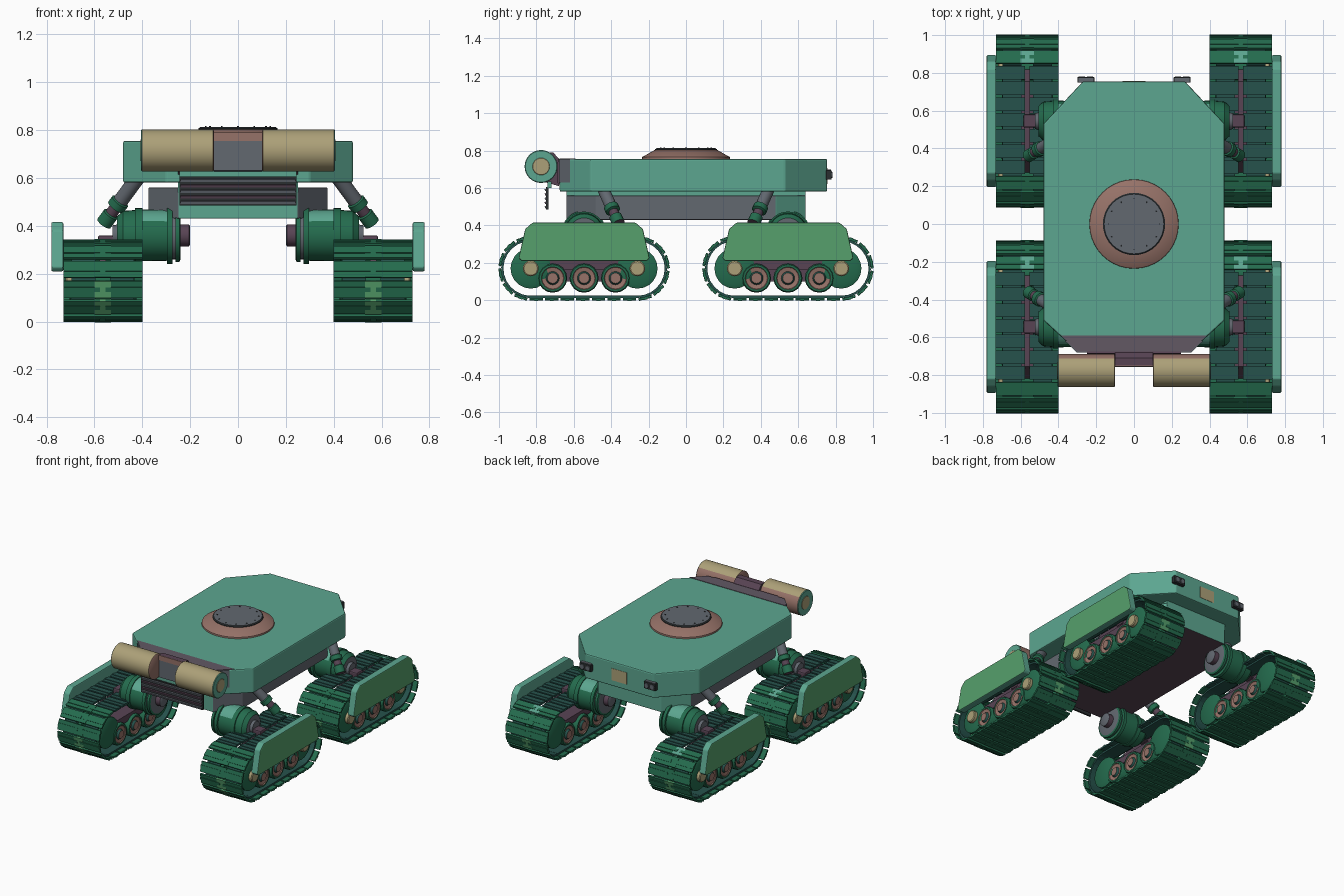
import bpy, bmesh, math
from mathutils import Matrix, Vector

if "Cube" in bpy.data.objects:
    bpy.data.objects.remove(bpy.data.objects["Cube"], do_unlink=True)


def material(name, rgb):
    lin = [((c / 255 + 0.055) / 1.055) ** 2.4 for c in rgb]
    m = bpy.data.materials.new(name)
    m.use_nodes = True
    m.diffuse_color = (*lin, 1)
    m.node_tree.nodes["Principled BSDF"].inputs["Base Color"].default_value = (*lin, 1)
    return m


TEAL = material("teal paint", (92, 166, 144))
GREEN = material("fender green", (86, 160, 108))
TRACK = material("track green", (36, 108, 78))
DEEP = material("deep teal", (38, 82, 76))
TAN = material("tan", (172, 160, 120))
COPPER = material("copper", (150, 114, 104))
GREY = material("gunmetal", (98, 104, 112))
PLUM = material("plum", (88, 68, 84))
SLATE = material("plum slate", (98, 88, 100))
DARK = material("charcoal", (42, 46, 48))


def finish(name, bm, mats, bevel=0, smooth=False):
    bmesh.ops.recalc_face_normals(bm, faces=bm.faces)
    me = bpy.data.meshes.new(name)
    bm.to_mesh(me)
    bm.free()
    for m in mats:
        me.materials.append(m)
    ob = bpy.data.objects.new(name, me)
    bpy.context.collection.objects.link(ob)
    if bevel:
        mod = ob.modifiers.new("bevel", "BEVEL")
        mod.width, mod.segments = bevel, 2
    if smooth:
        bpy.ops.object.select_all(action="DESELECT")
        bpy.context.view_layer.objects.active = ob
        ob.select_set(True)
        bpy.ops.object.shade_smooth_by_angle(angle=math.radians(35))


def add_box(bm, center, size, rot=Matrix(), index=0):
    mat = Matrix.Translation(center) @ rot @ Matrix.Diagonal((*size, 1))
    for v in bmesh.ops.create_cube(bm, size=1, matrix=mat)["verts"]:
        for f in v.link_faces:
            f.material_index = index


def box(name, center, size, mat, bevel=0):
    bm = bmesh.new()
    add_box(bm, center, size)
    finish(name, bm, [mat], bevel)


def prism(name, pts, axis, lo, hi, mats, bevel=0, rule=None):
    """Extrude an outline along x (points are y, z) or z (points are x, y)."""
    place = (lambda p, h: (h, *p)) if axis == "x" else (lambda p, h: (*p, h))
    bm = bmesh.new()
    f = bm.faces.new([bm.verts.new(place(p, lo)) for p in pts])
    ext = bmesh.ops.extrude_face_region(bm, geom=[f])["geom"]
    shift = Vector(place((0, 0), hi - lo))
    bmesh.ops.translate(bm, vec=shift, verts=[v for v in ext if isinstance(v, bmesh.types.BMVert)])
    bmesh.ops.recalc_face_normals(bm, faces=bm.faces)
    if rule:
        for f in bm.faces:
            f.material_index = rule(f.normal)
    finish(name, bm, mats, bevel)


def lathe(name, profile, mats, origin, direction=(1, 0, 0), n=32, rule=None):
    """Revolve (distance, radius, material) steps; the rule may recolour by normal."""
    rot = Vector((0, 0, 1)).rotation_difference(Vector(direction)).to_matrix()
    bm, rings = bmesh.new(), []
    for d, r, _ in profile:
        rings.append([bm.verts.new(rot @ Vector((r * math.cos(a), r * math.sin(a), d)) + Vector(origin))
                      for a in (math.tau * k / n for k in range(n))])
    for i in range(len(rings) - 1):
        for k in range(n):
            j = (k + 1) % n
            f = bm.faces.new((rings[i][k], rings[i][j], rings[i + 1][j], rings[i + 1][k]))
            f.material_index = profile[i][2]
    for ring, step in ((rings[0], profile[0]), (rings[-1], profile[-1])):
        bm.faces.new(ring).material_index = step[2]
    bmesh.ops.recalc_face_normals(bm, faces=bm.faces)
    if rule:
        for f in bm.faces:
            f.material_index = rule(f.normal, f.material_index)
    finish(name, bm, mats, smooth=True)


def mirrored(half):
    return half + [(-x, y) for x, y in reversed(half)]


# Upper and lower hull
prism("upper_hull", mirrored([(0.27, 0.755), (0.48, 0.53), (0.48, -0.51), (0.3, -0.675)]),
      "z", 0.58, 0.755, [TEAL], 0.008)
prism("hull_front_strip", mirrored([(0.385, -0.59), (0.3, -0.675)]), "z", 0.752, 0.758, [SLATE])
prism("hull_front_plate", mirrored([(0.365, -0.62), (0.304, -0.679)]), "z", 0.63, 0.754, [GREY])


def lower_rule(n):
    if n.z < -0.5:
        return 2
    return 1 if n.y > 0.3 or n.y < -0.9 else 0


prism("lower_hull", mirrored([(0.25, 0.64), (0.375, 0.48), (0.375, -0.48), (0.25, -0.64)]),
      "z", 0.43, 0.56, [GREY, TEAL, PLUM], 0.005, lower_rule)
box("hull_neck", (0, 0, 0.57), (0.5, 1.28, 0.06), TEAL)

# Roof hatch with bolts
lathe("hatch_cone", [(0.75, 0.237, 0), (0.765, 0.235, 0), (0.803, 0.168, 0)], [COPPER], (0, 0, 0), (0, 0, 1), 40)
lathe("hatch_lid", [(0.79, 0.165, 1), (0.807, 0.165, 1), (0.813, 0.158, 0)], [GREY, DARK], (0, 0, 0), (0, 0, 1), 40)
bm = bmesh.new()
for k in range(12):
    a = math.tau * k / 12
    bmesh.ops.create_cone(bm, cap_ends=True, segments=6, radius1=0.005, radius2=0.004, depth=0.006,
                          matrix=Matrix.Translation((0.135 * math.cos(a), 0.135 * math.sin(a), 0.813)))
finish("hatch_bolts", bm, [DARK])

# Front bracket, canisters and grille
prism("front_bracket", [(-0.66, 0.752), (-0.685, 0.757), (-0.69, 0.63), (-0.66, 0.6)], "x", -0.25, 0.25, [PLUM])
prism("bracket_block", [(-0.68, 0.757), (-0.71, 0.79), (-0.75, 0.79), (-0.75, 0.63), (-0.68, 0.61)],
      "x", -0.1, 0.1, [PLUM, GREY], 0, lambda n: 1 if n.y < -0.9 else 0)
box("bracket_band", (0, -0.751, 0.772), (0.2, 0.006, 0.035), COPPER)
for s, side in ((1, "left"), (-1, "right")):
    lathe("canister_" + side, [(0.1, 0.082, 2), (0.104, 0.088, 0), (0.401, 0.088, 1), (0.405, 0.084, 1),
                               (0.405, 0.046, 0), (0.407, 0.044, 0)], [TAN, TEAL, COPPER],
          (0, -0.775, 0.715), (s, 0, 0), 32, lambda n, i: 2 if n.y > 0.75 else i)
box("grille_hanger", (0, -0.73, 0.617), (0.49, 0.02, 0.035), TEAL)
box("grille_back", (0, -0.742, 0.545), (0.49, 0.012, 0.12), DARK)
bm = bmesh.new()
for k in range(5):
    add_box(bm, (0, -0.749, 0.498 + k * 0.023), (0.48, 0.012, 0.011), Matrix.Rotation(0.3, 4, "X"), k % 2)
finish("grille_slats", bm, [GREY, PLUM])

# Rear plate and lamps
box("rear_plate", (0, 0.754, 0.665), (0.12, 0.006, 0.085), TAN)
for s, side in ((1, "left"), (-1, "right")):
    box("rear_lamp_" + side, (s * 0.255, 0.763, 0.67), (0.09, 0.03, 0.05), DARK, 0.004)
    box("rear_lamp_cap_" + side, (s * 0.255, 0.763, 0.696), (0.08, 0.022, 0.006), GREY)
    for dx in (-0.022, 0.022):
        lathe("rear_lens_" + side, [(0, 0.018, 0), (0.006, 0.016, 0)], [GREY],
              (s * 0.255 + dx, 0.776, 0.67), (0, 1, 0), 12)

# Track path: a stadium around the wheel centres
HALF, RAD, AXLE, COUNT = 0.285, 0.163, 0.17, 26
STRAIGHT, ARC = 2 * HALF, math.pi * RAD
PITCH = 2 * (STRAIGHT + ARC) / COUNT


def path(s, r):
    """Position and turn angle on the loop, offset to radius r."""
    flip, s = divmod(s, STRAIGHT + ARC)
    t = max(0, s - STRAIGHT) / RAD
    y = min(s, STRAIGHT) - HALF + r * math.sin(t)
    z = r * math.cos(t)
    sign = -1 if flip % 2 else 1
    return sign * y, AXLE + sign * z, -t + math.pi * flip


def track(name, x, y0):
    bm = bmesh.new()
    for k in range(COUNT):
        y, z, a = path((k + 0.5) * PITCH, RAD)
        rot = Matrix.Rotation(a, 4, "X")
        out = rot @ Vector((0, 0, 1))
        top = out.z > 0.95 and abs(y) < 0.26
        for c in (-0.088, 0.088):
            p = Vector((x + c, y0 + y, z))
            add_box(bm, p, (0.154, PITCH - 0.012, 0.012), rot, 1 if top else 0)
            add_box(bm, p + out * 0.004, (0.154, 0.02, 0.012), rot, 1 if top else 0)
        if not top:
            link = 2 if 0.06 < z < 0.15 else 3 if z > 0.28 and y > 0.3 else 0
            add_box(bm, (x, y0 + y, z), (0.07, PITCH - 0.012, 0.015), rot, link)
    finish(name + "_plates", bm, [TRACK, DEEP, GREEN, TEAL])
    bm = bmesh.new()
    for k in range(COUNT * 2):
        y, z, a = path((k + 0.5) * PITCH / 2, RAD - 0.012)
        for c in (-0.08, 0.08):
            add_box(bm, (x + c, y0 + y, z), (0.1, PITCH / 2 + 0.002, 0.012), Matrix.Rotation(a, 4, "X"))
    finish(name + "_belt", bm, [DEEP])


def symmetric(half):
    """Mirror a wheel profile that runs from the outside to its middle."""
    return [(-d, r, m) for d, r, m in half] + [(d, r, half[max(0, len(half) - 2 - i)][2])
                                             for i, (d, r, m) in enumerate(reversed(half))]


SPROCKET = symmetric([(0.13, 0.085, 0), (0.12, 0.108, 0), (0.03, 0.108, 0), (0.03, 0.07, 0)])
ROAD = symmetric([(0.14, 0.024, 2), (0.14, 0.028, 1), (0.125, 0.036, 2), (0.13, 0.058, 2),
                  (0.135, 0.061, 0), (0.135, 0.072, 0), (0.125, 0.078, 0), (0.04, 0.078, 0), (0.04, 0.03, 0)])
DRUM = [(0.2, 0.038, 2), (0.205, 0.046, 3), (0.24, 0.046, 2), (0.24, 0.1, 0), (0.245, 0.112, 0),
        (0.262, 0.112, 0), (0.262, 0.1, 2), (0.274, 0.1, 0), (0.274, 0.12, 0), (0.297, 0.12, 0),
        (0.297, 0.106, 1), (0.4, 0.108, 0), (0.4, 0.114, 0), (0.43, 0.114, 0), (0.43, 0.106, 0),
        (0.48, 0.102, 0), (0.505, 0.08, 2), (0.505, 0.045, 2), (0.525, 0.042, 2)]

# Four track units with drum joints, struts and fenders
for sy, end in ((-1, "front"), (1, "rear")):
    for sx, side in ((1, "left"), (-1, "right")):
        tag = end + "_" + side
        x, y0 = sx * 0.565, sy * 0.545
        track("track_" + tag, x, y0)
        for d in (-HALF, HALF):
            lathe("sprocket_" + tag, SPROCKET, [TRACK], (x, y0 + d, AXLE), n=20)
            lathe("sprocket_hub_" + tag, [(0.12, 0.042, 0), (0.15, 0.042, 0), (0.155, 0.036, 0)], [TAN],
                  (x, y0 + d, AXLE), (sx, 0, 0), 20)
        for d in (-0.168, 0, 0.168):
            lathe("road_wheel_" + tag, ROAD, [TRACK, DEEP, COPPER], (x, y0 + d, 0.118), n=16)
        beam = [(-0.21, 0.325), (0.21, 0.325), (0.3, 0.2), (0.24, 0.1), (-0.24, 0.1), (-0.3, 0.2)]
        prism("bogie_beam_" + tag, [(y0 + y, z) for y, z in beam], "x", x - 0.014, x + 0.014, [PLUM])
        box("axle_carrier_" + tag, (x, y0, 0.19), (0.23, 0.42, 0.05), PLUM)

        # Drum joint with a teal upper band and an arm to the beam
        lathe("drum_joint_" + tag, DRUM, [TRACK, TEAL, GREY, PLUM], (0, y0, 0.36), (sx, 0, 0), 32,
              lambda n, i: 0 if i == 1 and n.z < 0.5 else i)
        box("drum_arm_" + tag, (sx * 0.535, y0, 0.335), (0.1, 0.07, 0.05), PLUM, 0.008)

        # Strut from the hull down to the unit
        top, low = Vector((sx * 0.42, sy * 0.445, 0.6)), Vector((sx * 0.56, sy * 0.36, 0.41))
        d = low - top
        L = d.length
        lathe("strut_" + tag, [(0, 0.032, 0), (L * 0.5, 0.032, 1), (L * 0.52, 0.04, 1), (L * 0.64, 0.04, 1),
                               (L * 0.66, 0.026, 2), (L * 0.78, 0.026, 1), (L * 0.8, 0.034, 1), (L, 0.034, 2)],
              [GREY, TRACK, PLUM], top, d, 16)

        # Fender with green outer face
        shape = [(-0.35, 0.225), (-0.335, 0.21), (0.335, 0.21), (0.35, 0.225), (0.315, 0.38),
                 (0.275, 0.415), (-0.275, 0.415), (-0.315, 0.38)]
        lo, hi = sorted((sx * 0.73, sx * 0.78))
        prism("fender_" + tag, [(y0 + y, z) for y, z in shape], "x", lo, hi, [TEAL, GREEN], 0.006,
              lambda n: 1 if n.x * sx > 0.9 else 0)
